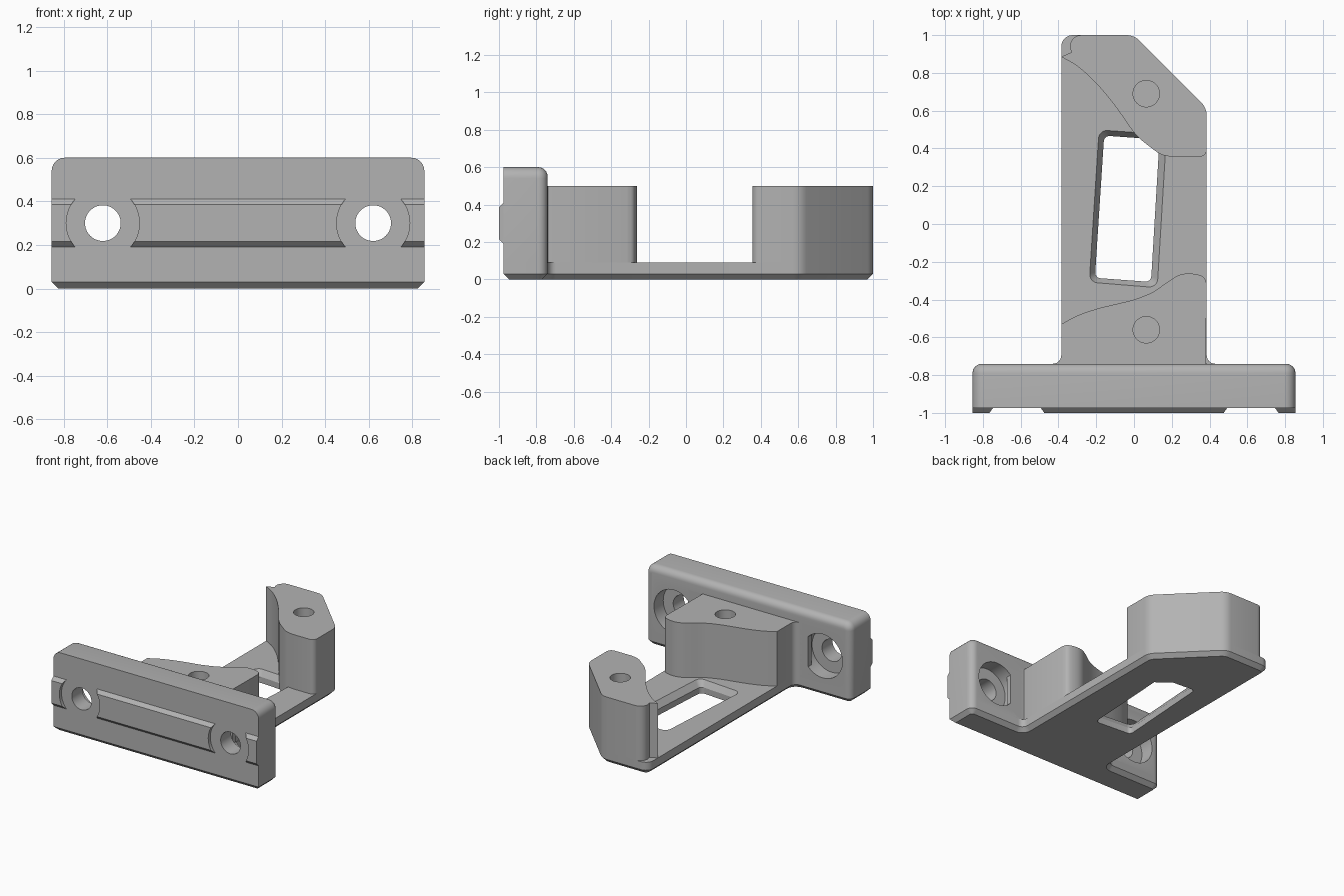
import bpy, bmesh, math
from mathutils import Vector

if "Cube" in bpy.data.objects:
    bpy.data.objects.remove(bpy.data.objects["Cube"], do_unlink=True)

grey = bpy.data.materials.new("plain_grey")
grey.use_nodes = True
COLOUR = (0.45, 0.45, 0.45, 1)
grey.diffuse_color = COLOUR
grey.node_tree.nodes["Principled BSDF"].inputs["Base Color"].default_value = COLOUR


def finish(name, bm):
    bmesh.ops.recalc_face_normals(bm, faces=bm.faces[:])
    mesh = bpy.data.meshes.new(name)
    bm.to_mesh(mesh)
    bm.free()
    mesh.materials.append(grey)
    ob = bpy.data.objects.new(name, mesh)
    bpy.context.scene.collection.objects.link(ob)
    return ob


def loft_bm(rings):
    """Skin a stack of equal-length rings and cap both ends."""
    bm = bmesh.new()
    loops = [[bm.verts.new(p) for p in ring] for ring in rings]
    n = len(loops[0])
    for a, b in zip(loops, loops[1:]):
        for i in range(n):
            j = (i + 1) % n
            bm.faces.new((a[i], a[j], b[j], b[i]))
    bm.faces.new(loops[0][::-1])
    bm.faces.new(loops[-1])
    bmesh.ops.recalc_face_normals(bm, faces=bm.faces[:])
    return bm


def flat(outline, z):
    return [(x, y, z) for x, y in outline]


def prism(name, outline, z0, z1):
    return finish(name, loft_bm([flat(outline, z0), flat(outline, z1)]))


def turned(name, x, other, axis, profile, n=48):
    """Round solid from (radius, position) pairs along the y or z axis."""
    rings = []
    for r, t in profile:
        ring = []
        for i in range(n):
            a = 2 * math.pi * i / n
            u, v = x + r * math.cos(a), other + r * math.sin(a)
            ring.append((u, t, v) if axis == 'y' else (u, v, t))
        rings.append(ring)
    return finish(name, loft_bm(rings))


def rounded(points, seg=6):
    """Outline from (x, y, radius) corners, each corner filleted."""
    out = []
    for i, (x, y, r) in enumerate(points):
        p = Vector((x, y))
        if r == 0:
            out.append((x, y))
            continue
        a = (Vector(points[i - 1][:2]) - p).normalized()
        b = (Vector(points[(i + 1) % len(points)][:2]) - p).normalized()
        half = a.angle(b) / 2
        c = p + (a + b).normalized() * (r / math.sin(half))
        start = p + a * (r / math.tan(half)) - c
        end = p + b * (r / math.tan(half)) - c
        sweep = start.angle(end)
        for k in range(seg + 1):
            t = k / seg
            v = (start * math.sin((1 - t) * sweep) + end * math.sin(t * sweep)) / math.sin(sweep)
            out.append(tuple(c + v))
    return out


def spline(pts, seg=4):
    """Catmull-Rom curve through the points."""
    p = [Vector(q) for q in pts]
    p = [2 * p[0] - p[1]] + p + [2 * p[-1] - p[-2]]
    out = []
    for i in range(1, len(p) - 2):
        a, b, c, d = p[i - 1:i + 3]
        for k in range(seg):
            t = k / seg
            out.append(tuple(0.5 * (2 * b + (c - a) * t + (2 * a - 5 * b + 4 * c - d) * t * t
                                    + (3 * b - a - 3 * c + d) * t ** 3)))
    return out + [tuple(pts[-1])]


def cut(ob, cutter):
    cutter.hide_render = True
    mod = ob.modifiers.new("cut", 'BOOLEAN')
    mod.operation, mod.solver, mod.object = 'DIFFERENCE', 'EXACT', cutter
    bpy.context.view_layer.objects.active = ob
    bpy.ops.object.modifier_apply(modifier=mod.name)
    bpy.data.objects.remove(cutter, do_unlink=True)


W, H = 0.855, 0.385            # half widths of the plate and the arm
FRONT, BACK, FLOOR, TOP = -0.975, -0.74, 0.09, 0.5

# T-shaped floor with a chamfered underside
tee = rounded([(-W, FRONT, 0), (W, FRONT, 0), (W, BACK, 0.05), (H, BACK, 0.045),
               (H, 0.615, 0.1), (0, 1.0, 0.1), (-H, 1.0, 0.06),
               (-H, BACK, 0.045), (-W, BACK, 0.05)])
bm = loft_bm([flat(tee, 0.03), flat(tee, FLOOR)])
under = min(bm.faces, key=lambda f: f.calc_center_median().z)
bmesh.ops.inset_region(bm, faces=[under], thickness=0.03, depth=0.03, use_even_offset=True)
base = finish("base_floor", bm)

# Rear post, with a curved inner wall
rear_curve = spline([(-H, 0.885), (-0.3, 0.835), (-0.2, 0.745), (-0.1, 0.625), (-0.03, 0.525),
                     (0.02, 0.462), (0.08, 0.412), (0.14, 0.37), (0.2, 0.355)])
rear_outline = rear_curve + rounded([(0, 0.355, 0), (H, 0.355, 0.04), (H, 0.615, 0.1),
                                     (0, 1.0, 0.1), (-H, 1.0, 0.06)])[1:]
rear_post = prism("rear_post", rear_outline, FLOOR, TOP)

# Front post, flaring into the plate
front_curve = spline([(H, -0.315), (0.365, -0.278), (0.3, -0.262), (0.24, -0.27), (0.18, -0.305),
                      (0.1, -0.36), (0, -0.4), (-0.1, -0.425), (-0.2, -0.45),
                      (-0.3, -0.485), (-H, -0.53)])
foot = rounded([(-H, -0.53, 0), (-H, BACK, 0.045), (-0.5, BACK, 0), (-0.5, BACK - 0.04, 0),
                (0.5, BACK - 0.04, 0), (0.5, BACK, 0), (H, BACK, 0.045)])[1:]
front_post = prism("front_post", front_curve + foot, FLOOR, TOP)

# Blind screw holes in the posts
for post, y in ((rear_post, 0.69), (front_post, -0.56)):
    cut(post, turned("screw_hole_cutter", 0.065, y, 'z', [(0.07, 0.15), (0.07, 0.6)]))

# Slanted window in the floor, bevelled at its rim and stopped by the rear post
inner = rounded([(-0.158, 0.468, 0.03), (0.135, 0.447, 0.03), (0.09, -0.307, 0.03), (-0.207, -0.285, 0.03)])
outer = rounded([(-0.185, 0.498, 0.045), (0.172, 0.473, 0.045), (0.123, -0.337, 0.045), (-0.237, -0.308, 0.045)])
window = finish("window_cutter", loft_bm([flat(inner, -0.1), flat(inner, 0.045),
                                          flat(outer, FLOOR), flat(outer, 0.15)]))
cut(window, prism("window_stop", rear_outline, -0.2, 0.3))
cut(base, window)

# Upright mounting plate: rounded top corners, then rounded back rim
bm = bmesh.new()
bmesh.ops.create_cube(bm, size=1)
for v in bm.verts:
    v.co = (v.co.x * 2 * W, FRONT if v.co.y < 0 else BACK, FLOOR if v.co.z < 0 else 0.6)
corners = [e for e in bm.edges if all(v.co.z > 0.59 for v in e.verts)
           and abs(e.verts[0].co.y - e.verts[1].co.y) > 0.1]
bmesh.ops.bevel(bm, geom=corners, offset=0.06, segments=6, profile=0.5, affect='EDGES')
rim = [e for e in bm.edges if all(v.co.y > BACK - 0.001 for v in e.verts)
       and any(v.co.z > FLOOR + 0.01 for v in e.verts)]
bmesh.ops.bevel(bm, geom=rim, offset=0.05, segments=6, profile=0.5, affect='EDGES')
plate = finish("mounting_plate", bm)

# Locating ridge across the front face
section = [(FRONT, 0.19), (-1.0, 0.215), (-1.0, 0.385), (FRONT, 0.41)]
ridge = finish("locating_ridge", loft_bm([[(x, y, z) for y, z in section] for x in (-W, W)]))

# Counterbored bolt holes, with the ridge cleared around them
for x in (-0.62, 0.62):
    cut(plate, turned("bolt_cutter", x, 0.3, 'y',
                      [(0.082, -1.1), (0.082, -0.85), (0.165, -0.85), (0.165, -0.6)]))
    cut(ridge, turned("clearance_cutter", x, 0.3, 'y', [(0.168, -1.1), (0.168, -0.9)]))

# Smooth the curved walls, keep the edges crisp
bpy.ops.object.select_all(action='DESELECT')
for ob in (base, rear_post, front_post, plate, ridge):
    ob.select_set(True)
    bpy.context.view_layer.objects.active = ob
bpy.ops.object.shade_smooth_by_angle(angle=math.radians(30))
